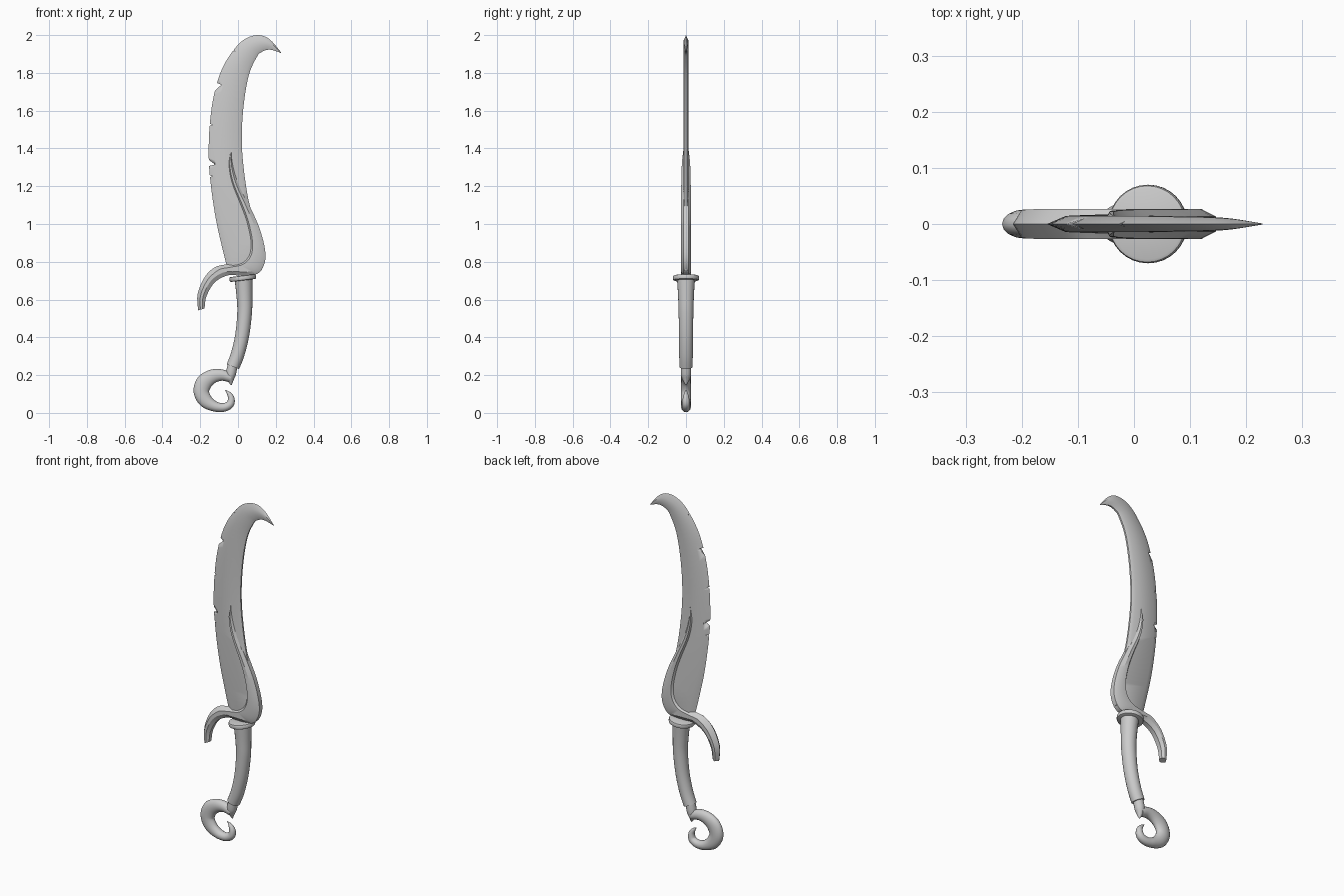
import bpy, bmesh, math
from mathutils import Vector, Matrix

if "Cube" in bpy.data.objects:
    bpy.data.objects.remove(bpy.data.objects["Cube"])


def spline(pts, steps=5):
    """Catmull-Rom through tuples of any length."""
    out = []
    P = [Vector(p) for p in pts]
    for i in range(len(P) - 1):
        a, b, c, d = P[max(i - 1, 0)], P[i], P[i + 1], P[min(i + 2, len(P) - 1)]
        for k in range(steps):
            t = k / steps
            out.append(0.5 * (2 * b + (c - a) * t + (2 * a - 5 * b + 4 * c - d) * t * t
                              + (3 * b - a - 3 * c + d) * t ** 3))
    return out + [P[-1]]


def finish(name, bm, angle=30):
    bmesh.ops.recalc_face_normals(bm, faces=bm.faces)
    me = bpy.data.meshes.new(name)
    bm.to_mesh(me)
    bm.free()
    ob = bpy.data.objects.new(name, me)
    bpy.context.collection.objects.link(ob)
    bpy.ops.object.select_all(action='DESELECT')
    ob.select_set(True)
    bpy.context.view_layer.objects.active = ob
    bpy.ops.object.shade_smooth_by_angle(angle=math.radians(angle))
    return ob


def loft(name, rings, angle=30):
    bm = bmesh.new()
    rows = [[bm.verts.new(co) for co in r] for r in rings]
    n = len(rows[0])
    for a, b in zip(rows, rows[1:]):
        for j in range(n):
            bm.faces.new((a[j], a[(j + 1) % n], b[(j + 1) % n], b[j]))
    bm.faces.new(rows[0])
    bm.faces.new(rows[-1][::-1])
    return finish(name, bm, angle)


def strip(name, rows, bevel_a, bevel_b, edge):
    """Flat bevelled band; rows are (ax, az, bx, bz, half thickness)."""
    rings = []
    for ax, az, bx, bz, t in spline(rows):
        a, b = Vector((ax, 0, az)), Vector((bx, 0, bz))
        w = max((b - a).length, 1e-4)
        ua, ub = min(0.35, bevel_a / w), 1 - min(0.35, bevel_b / w)
        sec = [(0, 0), (ua, -t), (ub, -t), (1, -t * edge), (1, t * edge), (ub, t), (ua, t)]
        rings.append([a.lerp(b, u) + Vector((0, y, 0)) for u, y in sec])
    return loft(name, rings)


def tube(name, pts, sides=20, ymax=1.0, steps=5):
    """Round tube along (x, z, radius) points."""
    P = spline(pts, steps)
    rings = []
    for i, (x, z, r) in enumerate(P):
        d = P[min(i + 1, len(P) - 1)] - P[max(i - 1, 0)]
        n = Vector((-d[1], 0, d[0])).normalized()
        ring = []
        for k in range(sides):
            a = 2 * math.pi * k / sides
            ring.append(Vector((x, 0, z)) + n * r * math.cos(a)
                        + Vector((0, min(r, ymax) * math.sin(a), 0)))
        rings.append(ring)
    return loft(name, rings, 40)


# Curved blade with hooked tip
blade = strip("blade", [
    (-.055, .76, .125, .755, .017), (-.085, .88, .143, .84, .017),
    (-.118, 1.03, .112, .98, .016), (-.143, 1.2, .062, 1.1, .015),
    (-.155, 1.35, .032, 1.28, .014), (-.15, 1.52, .02, 1.45, .014),
    (-.128, 1.68, .03, 1.63, .014), (-.085, 1.82, .058, 1.79, .014),
    (-.024, 1.92, .1, 1.885, .014), (.035, 1.978, .125, 1.91, .013),
    (.105, 2.0, .155, 1.922, .012), (.167, 1.978, .185, 1.92, .009),
    (.229, 1.908, .227, 1.905, .001)], .035, .02, .35)

# Chips in the cutting edge: apex x, z, then upper and lower opening
bm = bmesh.new()
for x, z, up, down in [(-.088, 1.737, .025, -.055), (-.135, 1.525, .025, -.02),
                       (-.122, 1.315, .045, -.015), (-.134, 1.252, .025, -.012),
                       (-.014, 1.912, .05, .018)]:
    tri = [(x, z), (x - .06, z + up), (x - .06, z + down)]
    f, b = [[bm.verts.new((px, y, pz)) for px, pz in tri] for y in (-.06, .06)]
    bm.faces.new(f)
    bm.faces.new(b[::-1])
    for j in range(3):
        bm.faces.new((f[j], b[j], b[(j + 1) % 3], f[(j + 1) % 3]))
cutter = finish("edge_chip_cutter", bm)
cutter.hide_render = True
mod = blade.modifiers.new("chips", 'BOOLEAN')
mod.operation, mod.solver, mod.object = 'DIFFERENCE', 'EXACT', cutter
bpy.context.view_layer.objects.active = blade
bpy.ops.object.modifier_apply(modifier=mod.name)
bpy.data.objects.remove(cutter)

# Raised guard: downward prong, base, and flame rising along the spine
strip("guard_and_spine", [
    (-.211, .543, -.177, .553, .022), (-.214, .628, -.167, .617, .025),
    (-.177, .718, -.124, .69, .027), (-.124, .77, -.055, .728, .027),
    (-.06, .787, .01, .728, .027), (.005, .80, .1, .735, .027),
    (.045, .84, .14, .79, .027), (.055, .91, .143, .866, .027),
    (.035, 1.01, .113, .98, .026), (.0, 1.11, .064, 1.09, .026),
    (-.04, 1.22, .005, 1.21, .025), (-.054, 1.32, -.025, 1.31, .022),
    (-.036, 1.40, -.034, 1.40, .013)], .025, .03, .5)

# Collar disc between guard and handle
bm = bmesh.new()
bmesh.ops.create_cone(bm, cap_ends=True, segments=32, radius1=.07, radius2=.07, depth=.026)
rim = [e for e in bm.edges if abs(e.verts[0].co.z - e.verts[1].co.z) < 1e-5]
bmesh.ops.bevel(bm, geom=rim, offset=.007, segments=2, affect='EDGES', profile=.5)
bm.transform(Matrix.Translation((.025, 0, .714)) @ Matrix.Rotation(math.radians(-7), 4, 'Y'))
finish("collar", bm)

# Curved handle
tube("handle", [(.029, .715, .048), (.034, .62, .042), (.035, .53, .039),
                (.022, .41, .037), (-.002, .31, .036), (-.027, .245, .035)])

# Pommel: short stem and tapering curl
tube("pommel_stem", [(-.024, .27, .026), (-.036, .215, .027), (-.040, .185, .022),
                     (-.036, .147, .003)], 16)
tube("pommel_curl", [
    (-.038, .185, .024), (-.085, .200, .030), (-.135, .193, .037), (-.178, .162, .043),
    (-.194, .112, .041), (-.170, .063, .037), (-.122, .034, .027), (-.075, .029, .023),
    (-.042, .046, .021), (-.036, .078, .017), (-.050, .104, .010), (-.068, .121, .001)],
    16, .026)
